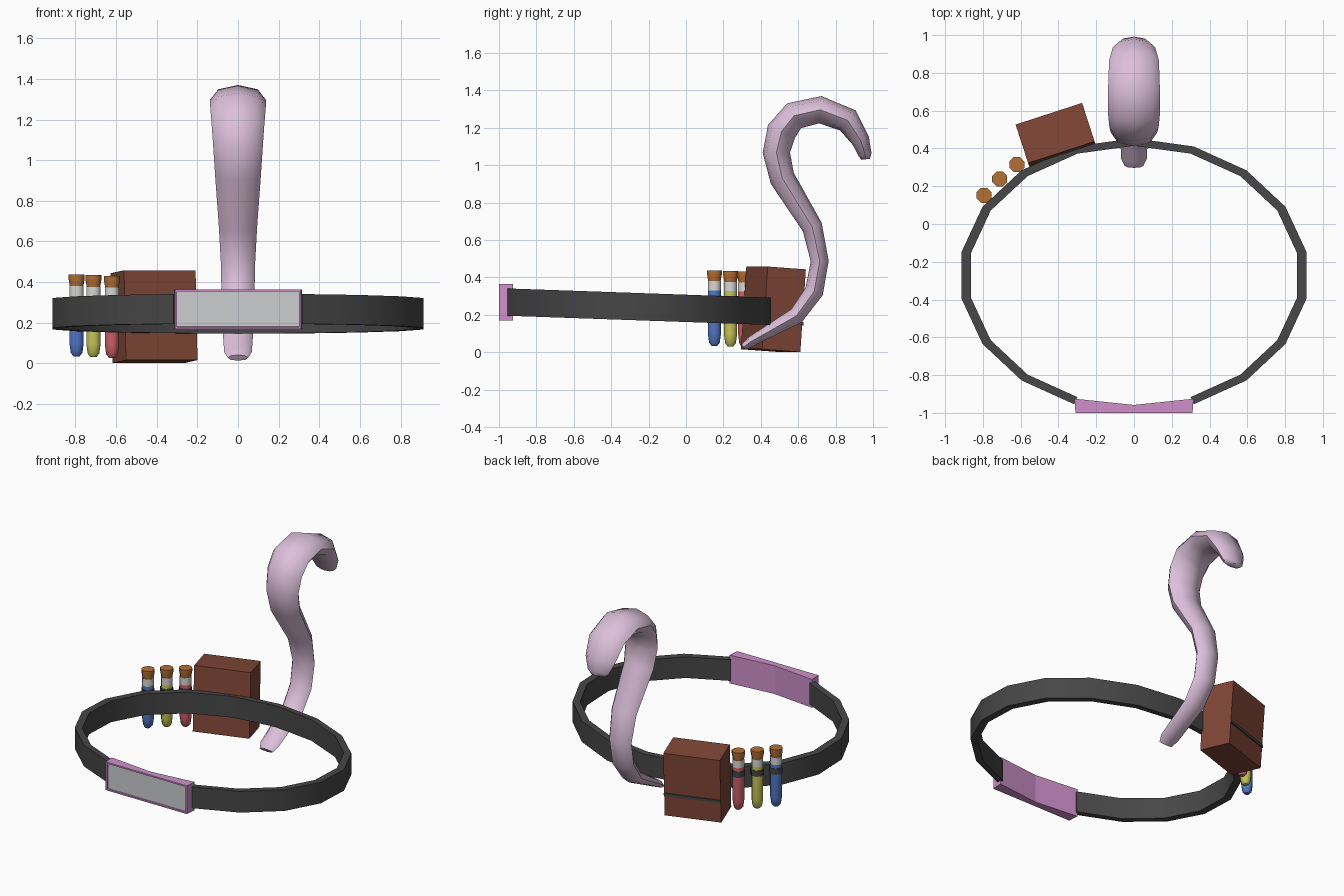
import bpy, bmesh, math
from mathutils import Vector, Matrix, Euler

if "Cube" in bpy.data.objects:
    bpy.data.objects.remove(bpy.data.objects["Cube"])


def mat(name, *rgb):
    m = bpy.data.materials.new(name)
    m.diffuse_color = (*rgb, 1)
    m.use_nodes = True
    m.node_tree.nodes["Principled BSDF"].inputs["Base Color"].default_value = m.diffuse_color
    return m


BELT = mat("dark_leather", .062, .062, .062)
BAG = mat("brown_leather", .22, .062, .038)
CORK = mat("cork", .45, .16, .035)
PINK = mat("buckle_pink", .62, .28, .60)
PLATE = mat("plate_grey", .60, .61, .62)
GLASS = mat("glass", .68, .68, .66)
TAIL = mat("tail_pale_pink", .72, .53, .71)
LIQUIDS = [("blue", mat("liquid_blue", .09, .19, .58)),
           ("yellow", mat("liquid_yellow", .58, .58, .10)),
           ("red", mat("liquid_red", .63, .12, .14))]


def finish(name, bm, mats, angle=None):
    bmesh.ops.recalc_face_normals(bm, faces=bm.faces)
    me = bpy.data.meshes.new(name)
    bm.to_mesh(me)
    bm.free()
    for m in mats:
        me.materials.append(m)
    ob = bpy.data.objects.new(name, me)
    bpy.context.collection.objects.link(ob)
    if angle:
        bpy.ops.object.select_all(action='DESELECT')
        ob.select_set(True)
        bpy.context.view_layer.objects.active = ob
        bpy.ops.object.shade_smooth_by_angle(angle=math.radians(angle))
    return ob


def skin(bm, rings, seg_mats=None):
    """Bridge rings of points into a closed, capped tube."""
    vs = [[bm.verts.new(p) for p in r] for r in rings]
    n = len(vs[0])
    for k, (a, b) in enumerate(zip(vs, vs[1:])):
        for i in range(n):
            f = bm.faces.new((a[i], a[(i + 1) % n], b[(i + 1) % n], b[i]))
            f.material_index = seg_mats[k] if seg_mats else 0
    for r, k in ((vs[0], 0), (vs[-1], -1)):
        bm.faces.new(r).material_index = seg_mats[k] if seg_mats else 0


# belt: 18-sided oval strap, slightly tilted, open where the buckle sits
def belt_z(y):
    return .27 - .035 * (y + 1)


rings = []
for k in range(17):
    a = math.radians(-70 + 20 * k)
    c, s = math.cos(a), math.sin(a)
    ring = []
    for rx, ry, dz in ((.926, .726, -.073), (.926, .726, .073),
                       (.876, .686, .073), (.876, .686, -.073)):
        y = -.272 + ry * s
        ring.append((rx * c, y, belt_z(y) + dz))
    rings.append(ring)
bm = bmesh.new()
skin(bm, rings)
finish("belt", bm, [BELT], 30)

# buckle: flat front with recessed plate, back bent along the belt
bm = bmesh.new()
foot = ((-.31, -1), (.31, -1), (.315, -.925), (0, -.958), (-.315, -.925))
skin(bm, [[(x, y, z) for x, y in foot] for z in (.17, .365)])
bmesh.ops.recalc_face_normals(bm, faces=bm.faces)
front = min(bm.faces, key=lambda f: f.calc_center_median().y)
bmesh.ops.inset_region(bm, faces=[front], thickness=.014, depth=0)
bmesh.ops.inset_region(bm, faces=[front], thickness=.001, depth=-.01)
front.material_index = 1
finish("buckle", bm, [PINK, PLATE])

# tail: 8-sided sweep in the side plane: y, z, half thickness, half width
path = ((.308, .028, .018, .050), (.345, .056, .027, .068),
        (.59, .195, .045, .078), (.685, .325, .050, .081),
        (.715, .488, .048, .084), (.675, .67, .055, .094),
        (.515, .93, .068, .113), (.483, 1.067, .073, .122),
        (.51, 1.18, .080, .130), (.578, 1.265, .076, .137),
        (.718, 1.297, .073, .137), (.865, 1.24, .068, .132),
        (.935, 1.13, .048, .112), (.958, 1.055, .035, .080),
        (.961, 1.032, .022, .055))
rings = []
for i, (y, z, t, w) in enumerate(path):
    p, q = path[max(i - 1, 0)], path[min(i + 1, len(path) - 1)]
    d = Vector((0, q[0] - p[0], q[1] - p[1])).normalized()
    n = Vector((0, -d.z, d.y))
    rings.append([Vector((w * math.cos(k * math.pi / 4), y, z)) + n * t * math.sin(k * math.pi / 4)
                  for k in range(8)])
bm = bmesh.new()
skin(bm, rings)
finish("tail", bm, [TAIL], 60)


# bag: box leaning outward, with a thin strap across its outer face
def box(name, size, offset, m):
    bm = bmesh.new()
    bmesh.ops.create_cube(bm, size=1)
    bmesh.ops.scale(bm, vec=size, verts=bm.verts)
    bmesh.ops.translate(bm, vec=offset, verts=bm.verts)
    rot = Euler((math.radians(-4), 0, math.radians(18))).to_matrix().to_4x4()
    bm.transform(Matrix.Translation((-.413, .467, .23)) @ rot)
    finish(name, bm, [m])


box("bag", (.37, .215, .443), (0, 0, 0), BAG)
box("bag_strap", (.372, .012, .018), (0, .108, -.07), BELT)


# tubes: liquid, clear neck and flared cork, each held by a belt loop
def lathe(name, x, y, profile, mats, seg_mats):
    bm = bmesh.new()
    skin(bm, [[(x + r * math.cos((k + .5) * math.pi / 4),
                y + r * math.sin((k + .5) * math.pi / 4), z) for k in range(8)]
              for r, z in profile], seg_mats)
    finish(name, bm, mats, 50)


for i, (label, liquid) in enumerate(LIQUIDS):
    x, y = ((-.794, .152), (-.711, .238), (-.620, .314))[i]
    d = -.003 * i
    lathe(label + "_tube", x, y,
          [(.016, .034 + d), (.031, .052 + d), (.038, .10 + d), (.038, .33 + d),
           (.038, .38 + d), (.036, .38 + d), (.043, .418 + d), (.043, .437 + d)],
          [liquid, GLASS, CORK], [0, 0, 0, 1, 1, 2, 2])
    lathe(label + "_tube_loop", x, y, [(.042, .265 + d), (.042, .305 + d)], [BELT], [0])
